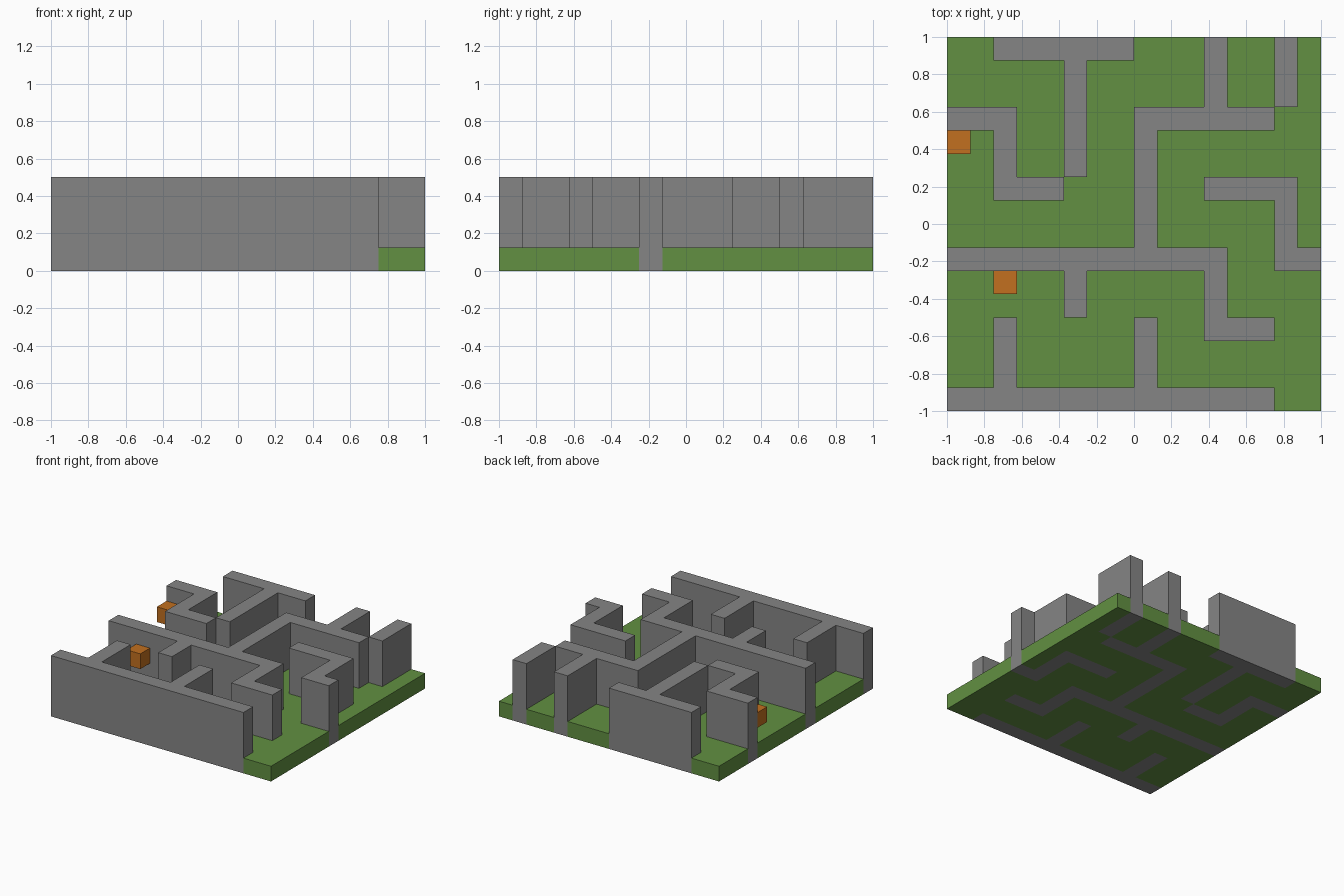
import bpy
import bmesh

default = bpy.data.objects.get("Cube")
if default:
    bpy.data.objects.remove(default, do_unlink=True)

# Floor plan, back row first: '#' wall, '.' grass, 'o' grass with a lamp above
PLAN = [
    "..######...#..#.",
    ".....#.....#..#.",
    ".....#.....#..#.",
    "###..#..######..",
    "o.#..#..#.......",
    "..#..#..#.......",
    "..###...#..####.",
    "........#.....#.",
    "........#.....#.",
    "############..##",
    "..o..#.....#....",
    ".....#.....#....",
    "..#.....#..###..",
    "..#.....#.......",
    "..#.....#.......",
    "##############..",
]
CELL = 2 / len(PLAN)


def material(name, color):
    mat = bpy.data.materials.new(name)
    mat.use_nodes = True
    mat.diffuse_color = color
    mat.node_tree.nodes["Principled BSDF"].inputs["Base Color"].default_value = color
    return mat


def cells_of(symbols):
    return [(col, row) for row, line in enumerate(reversed(PLAN))
            for col, symbol in enumerate(line) if symbol in symbols]


def raise_cells(name, cells, bottom, height, mat):
    """Lay the cells as one flat sheet and thicken it upward."""
    bm = bmesh.new()
    corners = {}

    def corner(col, row):
        if (col, row) not in corners:
            corners[col, row] = bm.verts.new((col * CELL - 1, row * CELL - 1, bottom))
        return corners[col, row]

    for c, r in cells:
        bm.faces.new((corner(c, r), corner(c + 1, r),
                      corner(c + 1, r + 1), corner(c, r + 1)))
    mesh = bpy.data.meshes.new(name)
    bm.to_mesh(mesh)
    bm.free()
    mesh.materials.append(mat)
    obj = bpy.data.objects.new(name, mesh)
    bpy.context.collection.objects.link(obj)
    thick = obj.modifiers.new("height", "SOLIDIFY")
    thick.thickness = height
    thick.offset = 1
    return obj


stone = material("stone grey", (0.235, 0.235, 0.235, 1))
grass = material("grass green", (0.122, 0.279, 0.054, 1))
lamp = material("lamp orange", (0.539, 0.162, 0.014, 1))

# Grass slab fills the gaps between the full-height walls
raise_cells("grass_floor", cells_of(".o"), 0, CELL, grass)
raise_cells("maze_walls", cells_of("#"), 0, 4 * CELL, stone)

# Cube lamps fixed to the wall sides, clear of the floor
for name, cell in zip(("front_wall_lamp", "back_wall_lamp"), cells_of("o")):
    raise_cells(name, [cell], 2 * CELL, CELL, lamp)
